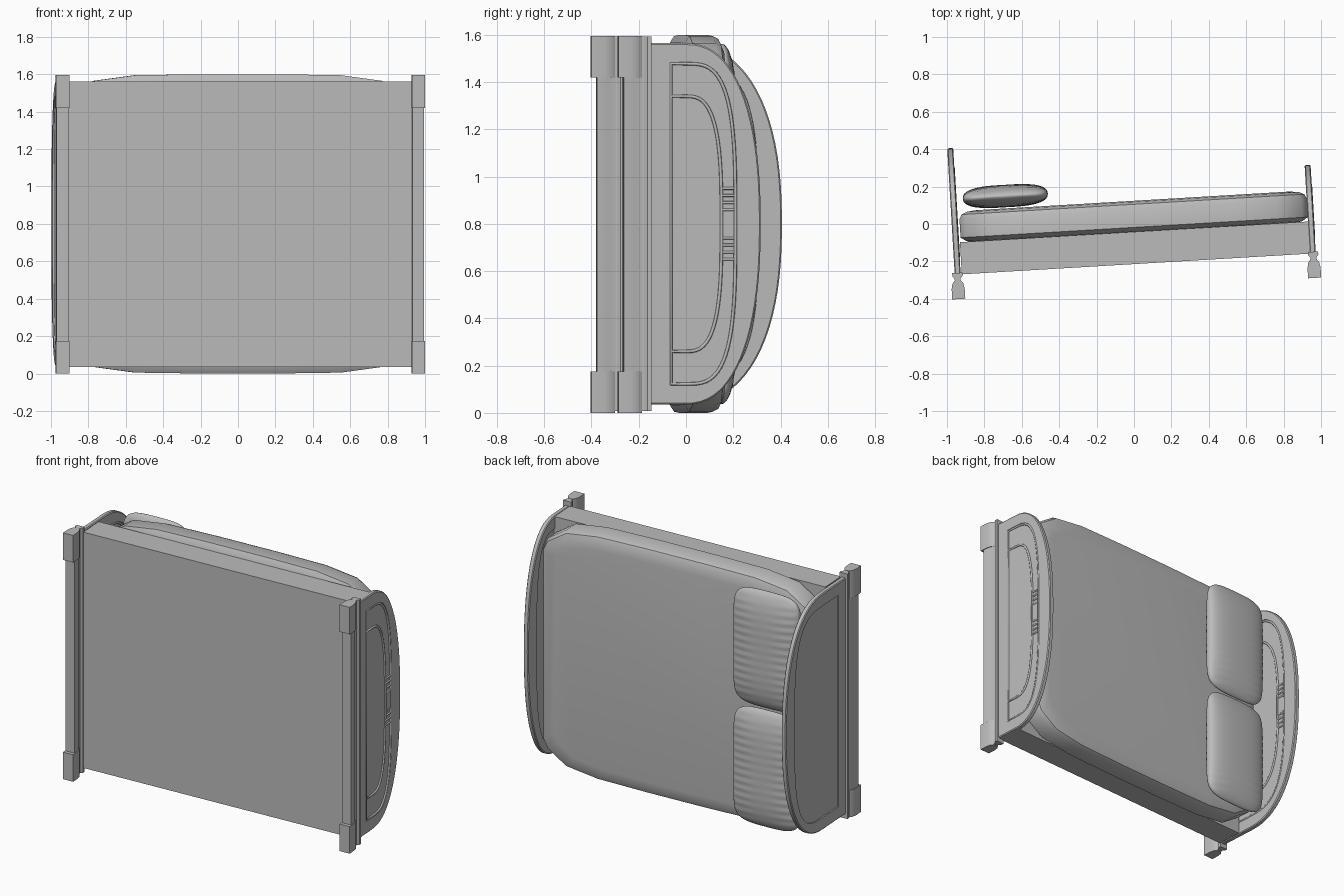
import bpy, bmesh, math

if "Cube" in bpy.data.objects:
    bpy.data.objects.remove(bpy.data.objects["Cube"])

TILT = math.radians(3.4)   # the whole bed is turned slightly about z
MID = 0.8                  # middle of the bed's width, which runs along z

grey = bpy.data.materials.new("plain_grey")
grey.use_nodes = True
colour = (0.5, 0.5, 0.5, 1)
grey.diffuse_color = colour
grey.node_tree.nodes["Principled BSDF"].inputs["Base Color"].default_value = colour


def finish(obj, angle=30):
    obj.data.materials.append(grey)
    obj.rotation_euler.z = TILT
    bpy.ops.object.select_all(action='DESELECT')
    obj.select_set(True)
    bpy.context.view_layer.objects.active = obj
    if obj.type == 'MESH':
        bpy.ops.object.shade_smooth_by_angle(angle=math.radians(angle))
    return obj


def loft(name, loops, angle=30):
    """Skin a list of equal-length closed loops and cap both ends."""
    bm = bmesh.new()
    rings = [[bm.verts.new(p) for p in loop] for loop in loops]
    n = len(rings[0])
    for a, b in zip(rings, rings[1:]):
        for i in range(n):
            j = (i + 1) % n
            bm.faces.new((a[i], a[j], b[j], b[i]))
    bm.faces.new(rings[0])
    bm.faces.new(rings[-1])
    bmesh.ops.recalc_face_normals(bm, faces=bm.faces)
    mesh = bpy.data.meshes.new(name)
    bm.to_mesh(mesh)
    bm.free()
    obj = bpy.data.objects.new(name, mesh)
    bpy.context.collection.objects.link(obj)
    return finish(obj, angle)


def power(value, exponent):
    return math.copysign(abs(value) ** exponent, value)


def box(name, u0, u1, v0, v1, z0, z1):
    return loft(name, [[(u0, v0, z), (u1, v0, z), (u1, v1, z), (u0, v1, z)]
                       for z in (z0, z1)])


def arch(u, half, bottom, shoulder, top, n, steps=40):
    """Arched outline: straight sides up to the shoulder, then a superellipse."""
    pts = [(u, bottom, MID + half)]
    for i in range(steps + 1):
        a = math.pi * i / steps
        pts.append((u, shoulder + (top - shoulder) * abs(math.sin(a)) ** (2 / n),
                    MID + half * power(math.cos(a), 2 / n)))
    return pts + [(u, bottom, MID - half)]


def bead(name, pts, radius):
    curve = bpy.data.curves.new(name, 'CURVE')
    curve.dimensions = '3D'
    curve.bevel_depth = radius
    curve.bevel_resolution = 2
    curve.use_fill_caps = True
    spline = curve.splines.new('POLY')
    spline.points.add(len(pts) - 1)
    for point, co in zip(spline.points, pts):
        point.co = (*co, 1)
    spline.use_cyclic_u = len(pts) > 2
    obj = bpy.data.objects.new(name, curve)
    bpy.context.collection.objects.link(obj)
    return finish(obj)


def end_board(name, u, shoulder, top):
    """Arched board with a sunk panel on both faces and beading on the +x face."""
    back, front = u - 0.016, u + 0.016
    rim = 0.006

    def outline(x, shrink):
        return arch(x, 0.765 - shrink, -0.214, shoulder, top - shrink, 2.35)

    def panel(x):
        return arch(x, 0.685, -0.126, shoulder, top - 0.1, 3.3)

    loft(name, [panel(back + 0.008), panel(back), outline(back, rim),
                outline(back + 0.005, 0), outline(front - 0.005, 0),
                outline(front, rim), panel(front), panel(front - 0.006)])
    face = front - 0.005
    bead(name + "_outer_bead", arch(face, 0.678, -0.12, shoulder, top - 0.107, 3.3), 0.007)
    bead(name + "_inner_bead", arch(face, 0.54, -0.12, shoulder, top - 0.166, 3.0), 0.007)
    # Carved centre ornament between the two beads
    low, high = top - 0.166, top - 0.107
    box(name + "_ornament", face - 0.004, face + 0.003, low, high, 0.74, 0.86)
    for side in (-1, 1):
        for offset in (0.06, 0.09, 0.12, 0.15):
            z = MID + side * offset
            bead(name + "_ornament_rib", [(face, low, z), (face, high, z)], 0.006)


def foot_rail(name, u):
    """Moulded rail under a board with a block foot at each end."""
    rail = [(0.031, -0.322), (0.028, -0.275), (0.015, -0.245), (0.016, -0.236),
            (0.027, -0.222), (0.027, -0.205)]
    block = [(0.035, -0.345), (0.035, -0.29), (0.029, -0.262), (0.016, -0.244)]

    def section(half, z):
        pts = half + [(-d, v) for d, v in reversed(half)]
        return [(u + d, v, z) for d, v in pts]

    loft(name + "_rail", [section(rail, z) for z in (0.007, 1.593)])
    for label, z0, z1 in (("low", 0, 0.175), ("high", 1.42, 1.595)):
        loft(name + "_foot_" + label, [section(block, z) for z in (z0, z1)])


end_board("headboard", -0.957, 0.04, 0.463)
end_board("footboard", 0.945, -0.06, 0.26)
foot_rail("headboard", -0.959)
foot_rail("footboard", 0.947)

# Bed base
box("bed_base", -0.935, 0.935, -0.214, -0.042, 0.035, 1.562)

# Mattress: rounded plan stacked up with softened edges
quarter = [(0.93, 0.62), (0.9, 0.68), (0.77, 0.765), (0.55, 0.795), (0.2, 0.8)]
plan = quarter + [(-x, z) for x, z in reversed(quarter)]
plan += [(-x, -z) for x, z in plan]
edge = [(-0.046, 0.07), (-0.038, 0.03), (-0.018, 0), (0.08, 0),
        (0.105, 0.012), (0.118, 0.04), (0.124, 0.09)]
loft("mattress", [[(x * (1 - i / 0.93), v, MID + z * (1 - i / 0.8)) for x, z in plan]
                  for v, i in edge], 35)


def pillow(name, centre):
    loops = []
    for k in range(81):
        s = math.sin(math.pi * (k / 80 - 0.5)) * 0.998
        width = 0.228 * (1 - abs(s) ** 10) ** 0.3
        thick = 0.06 * (1 - s ** 4) ** 0.6
        loop = []
        for i in range(36):
            a = 2 * math.pi * i / 36
            c, d = math.cos(a), math.sin(a)
            # Gathered wrinkles along the two long edges
            fold = 0.006 * math.sin(48 * s + 2 * c) * abs(c) * abs(d) * (1 - s * s)
            loop.append((-0.678 + width * power(c, 0.8),
                         0.19 + thick * power(d, 0.8) + fold, centre + 0.378 * s))
        loops.append(loop)
    return loft(name, loops, 40)


pillow("right_pillow", 0.415)
pillow("left_pillow", 1.185)
